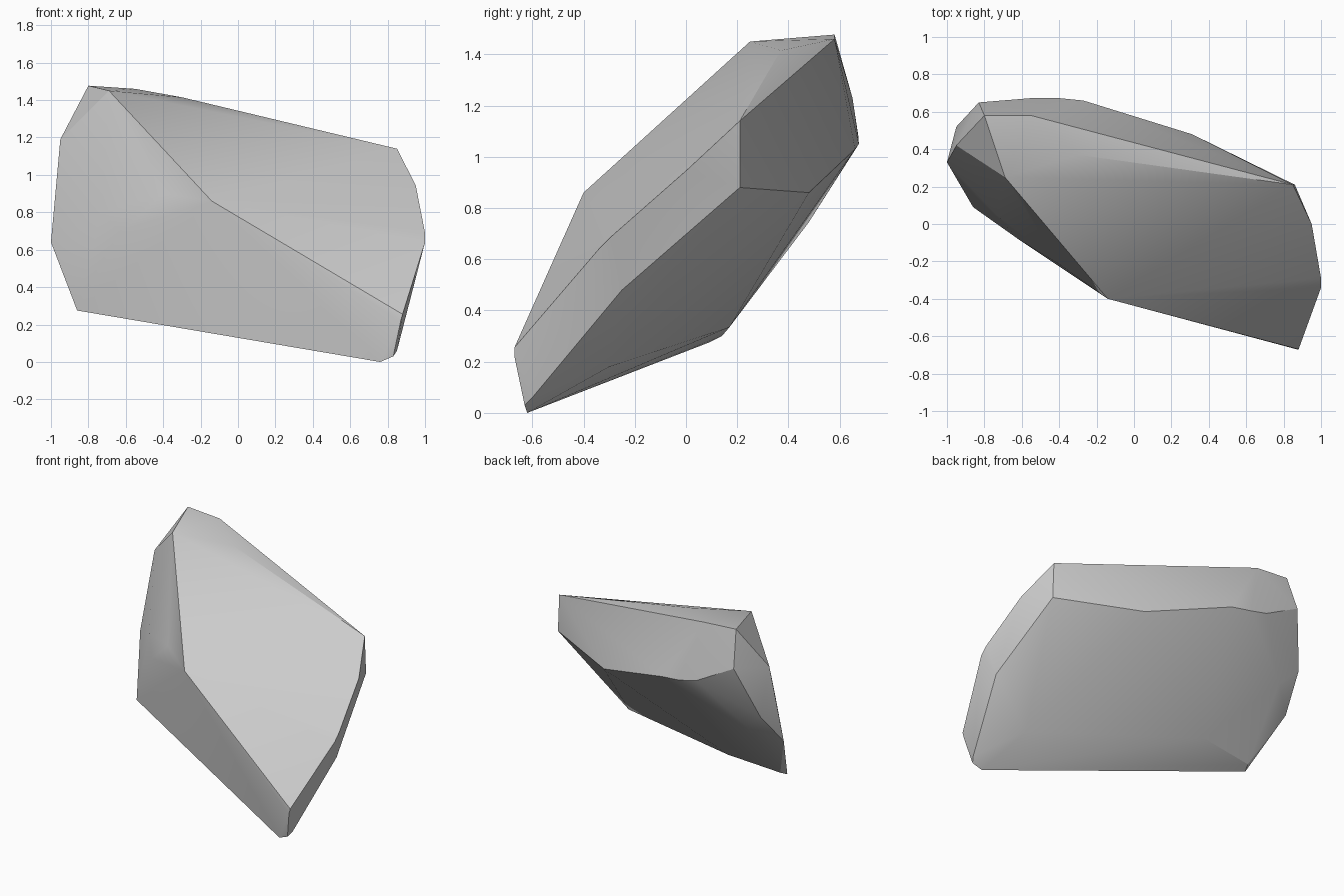
import bpy, bmesh, math

if "Cube" in bpy.data.objects:
    bpy.data.objects.remove(bpy.data.objects["Cube"])

# Corner points of the chipped boulder, grouped by region
top_rim = [(-.80, .58, 1.477), (-.55, .58, 1.46), (-.69, .25, 1.45), (-.30, .37, 1.415),
           (.85, .21, 1.14), (-.95, .42, 1.19)]
right_edge = [(.86, .21, .88), (.95, 0, .945), (1.0, -.29, .69), (1.0, -.34, .64),
              (.95, -.25, .48), (.88, -.67, .255), (.87, -.67, .22)]
front_left = [(-.14, -.40, .86), (-.40, -.215, .90), (-.62, -.08, .70), (-.73, .045, .80)]
foot = [(.76, -.62, 0), (.83, -.63, .03), (.85, -.60, .06), (-.86, .09, .275), (-.84, .14, .30),
        (.66, -.30, .18), (-.45, .17, .335)]
back = [(-.83, .65, 1.23), (-.55, .673, 1.08), (-.42, .675, 1.05), (-.27, .66, 1.03),
        (.31, .48, .86), (-.95, .52, .87), (-.82, .48, .745), (-1.0, .33, .64)]

# Boulder: convex hull around the corners
bm = bmesh.new()
for p in top_rim + right_edge + front_left + foot + back:
    bm.verts.new(p)
hull = bmesh.ops.convex_hull(bm, input=bm.verts[:])
loose = [v for v in bm.verts if not v.link_faces]
bmesh.ops.delete(bm, geom=loose, context='VERTS')
bmesh.ops.recalc_face_normals(bm, faces=bm.faces[:])
mesh = bpy.data.meshes.new("boulder")
bm.to_mesh(mesh)
bm.free()
boulder = bpy.data.objects.new("boulder", mesh)
bpy.context.collection.objects.link(boulder)

# Soften only the shallow facets
bpy.context.view_layer.objects.active = boulder
boulder.select_set(True)
bpy.ops.object.shade_smooth_by_angle(angle=math.radians(20))
